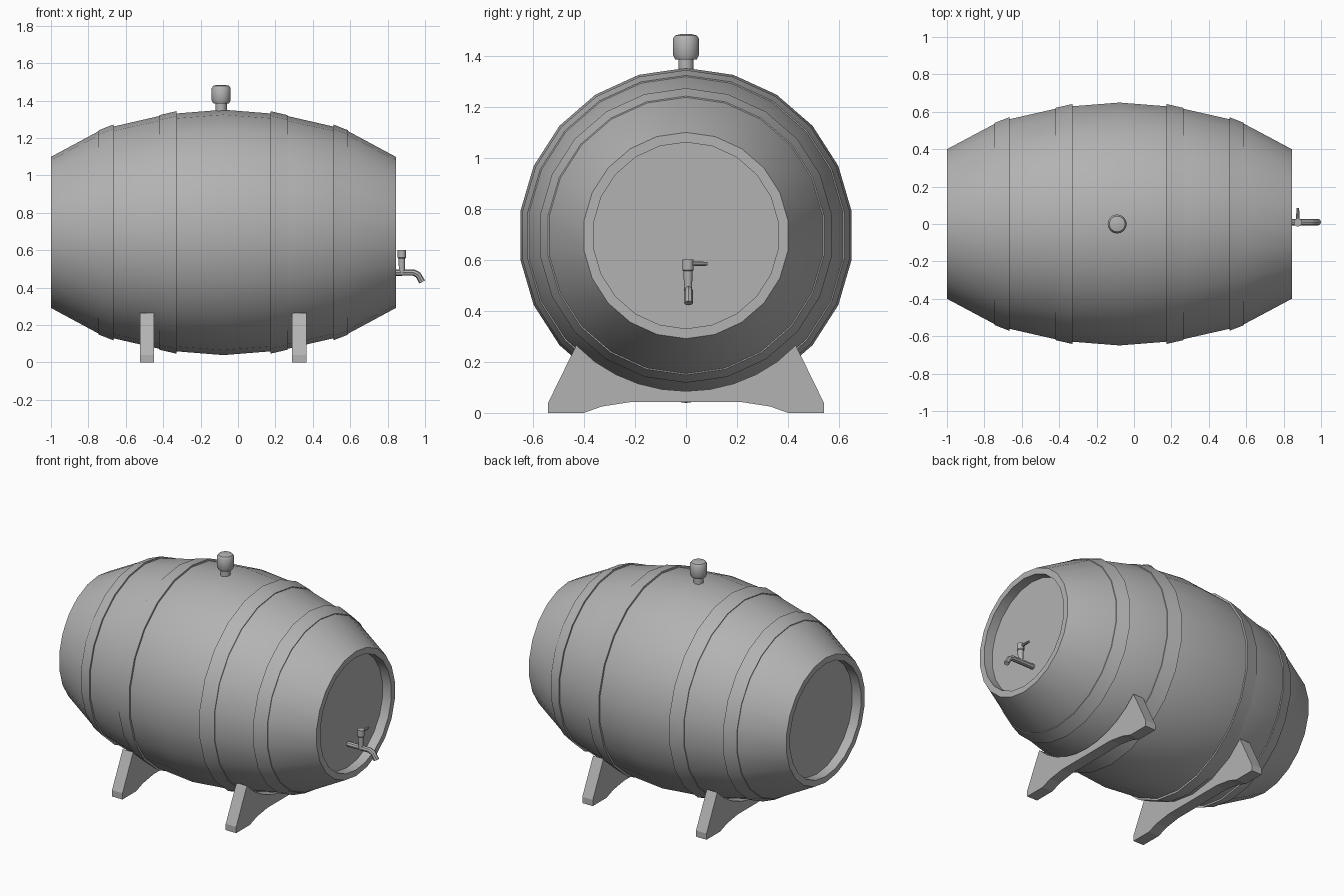
import bpy, bmesh
from math import pi, cos, sin, asin
from mathutils import Vector

if "Cube" in bpy.data.objects:
    bpy.data.objects.remove(bpy.data.objects["Cube"])

CZ, MID, SIDES = 0.695, -0.078, 22   # barrel axis height, middle x, side count

GREY = bpy.data.materials.new("dark_grey")
GREY.diffuse_color = (0.45, 0.45, 0.45, 1)
GREY.use_nodes = True
GREY.node_tree.nodes["Principled BSDF"].inputs["Base Color"].default_value = GREY.diffuse_color


def finish(name, bm, smooth=None):
    bmesh.ops.recalc_face_normals(bm, faces=bm.faces)
    me = bpy.data.meshes.new(name)
    bm.to_mesh(me)
    bm.free()
    me.materials.append(GREY)
    ob = bpy.data.objects.new(name, me)
    bpy.context.collection.objects.link(ob)
    if smooth:
        bpy.ops.object.select_all(action='DESELECT')
        bpy.context.view_layer.objects.active = ob
        ob.select_set(True)
        bpy.ops.object.shade_smooth_by_angle(angle=smooth)
    return ob


def lathe(name, profile, axis, origin, sides, ring=False):
    """Spin (distance along axis, radius) points; ring closes the profile, else ends are capped."""
    d = Vector(axis)
    u = Vector((0, 0, -1)) if abs(d.z) < 0.5 else Vector((1, 0, 0))
    v = d.cross(u)
    bm = bmesh.new()
    rings = []
    for t, r in profile:
        rings.append([bm.verts.new(Vector(origin) + d * t + r * (u * cos(a) + v * sin(a)))
                      for a in (2 * pi * k / sides for k in range(sides))])
    for i in range(len(rings) if ring else len(rings) - 1):
        a, b = rings[i], rings[(i + 1) % len(rings)]
        for k in range(sides):
            n = (k + 1) % sides
            bm.faces.new((a[k], a[n], b[n], b[k]))
    if not ring:
        bm.faces.new(rings[0])
        bm.faces.new(rings[-1])
    return finish(name, bm, 0.6)


# Barrel body with recessed heads
half = [(0.86, 0.365), (0.922, 0.365), (0.922, 0.404), (0.645, 0.553), (0.30, 0.632)]
profile = [(-t, r) for t, r in half] + [(0, 0.656)] + half[::-1]
lathe("barrel_body", profile, (1, 0, 0), (MID, 0, CZ), SIDES)

# Four hoops, each with its raised edge towards the middle
for side, s in (("left", -1), ("right", 1)):
    for kind, (a, ra), (b, rb) in (("inner", (0.252, 0.648), (0.343, 0.627)),
                                   ("outer", (0.588, 0.577), (0.667, 0.546))):
        lathe(f"{side}_{kind}_hoop",
              [(s * a, ra), (s * b, rb), (s * b, rb - 0.02), (s * a, ra - 0.02)],
              (1, 0, 0), (MID, 0, CZ), SIDES, ring=True)

# Cradle legs: saddle curve on top, shallow arch underneath
R = 0.61
amax = asin(0.43 / R)
right_edge = [(0.43, 0.265), (0.54, 0.04), (0.54, 0), (0.40, 0), (0.33, 0.025), (0.22, 0.042)]
saddle = [(R * sin(a), CZ - R * cos(a)) for a in (amax * k / 5 for k in range(-4, 5))]
outline = right_edge + [(-y, z) for y, z in right_edge[::-1]] + saddle
for name, x in (("left_leg", -0.525), ("right_leg", 0.29)):
    bm = bmesh.new()
    face = bm.faces.new([bm.verts.new((x, y, z)) for y, z in outline])
    ext = bmesh.ops.extrude_face_region(bm, geom=[face])
    bmesh.ops.translate(bm, vec=(0.075, 0, 0),
                        verts=[g for g in ext["geom"] if isinstance(g, bmesh.types.BMVert)])
    finish(name, bm)

# Bung on top
lathe("bung", [(1.30, 0.03), (1.385, 0.03), (1.385, 0.042), (1.402, 0.051),
               (1.466, 0.051), (1.479, 0.042), (1.484, 0.02)],
      (0, 0, 1), (-0.09, 0, 0), 16)

# Tap: bent spout, upright stem and lever
cu = bpy.data.curves.new("tap_spout", 'CURVE')
cu.dimensions = '3D'
cu.bevel_depth = 0.017
cu.bevel_resolution = 2
cu.use_fill_caps = True
path = [(0.77, 0.48), (0.94, 0.48), (0.963, 0.468), (0.985, 0.43)]
sp = cu.splines.new('POLY')
sp.points.add(len(path) - 1)
for p, (x, z) in zip(sp.points, path):
    p.co = (x, 0.01, z, 1)
spout = bpy.data.objects.new("tap_spout", cu)
bpy.context.collection.objects.link(spout)
bpy.ops.object.select_all(action='DESELECT')
bpy.context.view_layer.objects.active = spout
spout.select_set(True)
bpy.ops.object.convert(target='MESH')
spout = bpy.context.view_layer.objects.active
spout.data.materials.clear()
spout.data.materials.append(GREY)
bpy.ops.object.shade_smooth_by_angle(angle=0.6)

lathe("tap_stem", [(0.475, 0.015), (0.555, 0.018), (0.56, 0.022), (0.60, 0.022)],
      (0, 0, 1), (0.876, 0.008, 0), 12)
lathe("tap_lever", [(0.0, 0.010), (0.055, 0.009), (0.085, 0.007)],
      (0, 1, 0), (0.876, 0, 0.584), 10)
